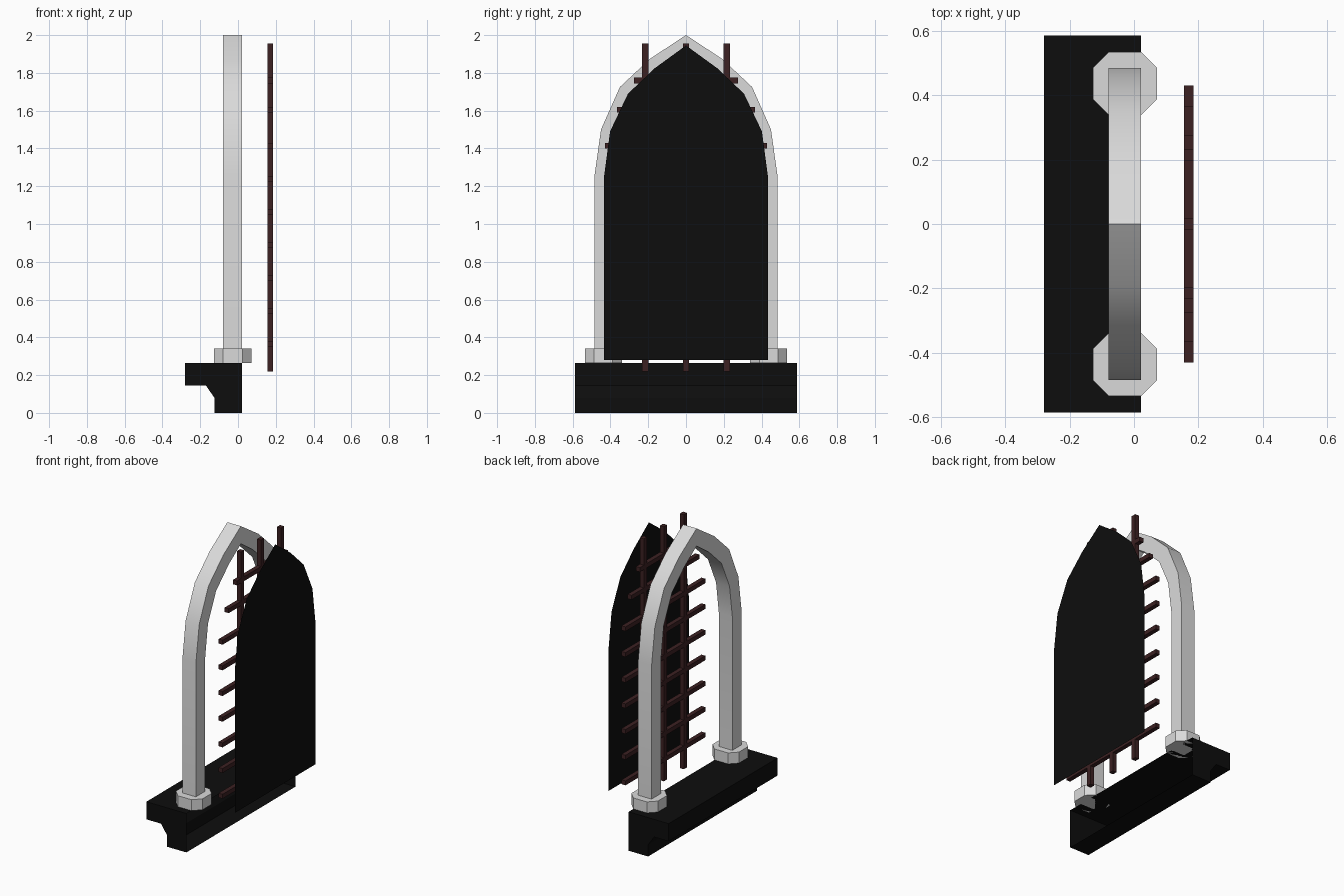
import bpy
import bmesh
import math
from mathutils import Matrix

cube = bpy.data.objects.get("Cube")
if cube:
    bpy.data.objects.remove(cube, do_unlink=True)


def material(name, color):
    mat = bpy.data.materials.new(name)
    mat.use_nodes = True
    mat.diffuse_color = (*color, 1)
    mat.node_tree.nodes["Principled BSDF"].inputs["Base Color"].default_value = (*color, 1)
    return mat


stone = material("pale stone", (0.7, 0.7, 0.7))
black = material("black", (0.004, 0.004, 0.004))
iron = material("dark brown iron", (0.045, 0.015, 0.016))


def finish(bm, name, mat, smooth=None):
    bmesh.ops.recalc_face_normals(bm, faces=bm.faces)
    mesh = bpy.data.meshes.new(name)
    bm.to_mesh(mesh)
    bm.free()
    mesh.materials.append(mat)
    obj = bpy.data.objects.new(name, mesh)
    bpy.context.collection.objects.link(obj)
    if smooth:
        bpy.ops.object.select_all(action="DESELECT")
        obj.select_set(True)
        bpy.context.view_layer.objects.active = obj
        bpy.ops.object.shade_smooth_by_angle(angle=math.radians(smooth))
    return obj


def mirrored(half):
    """Complete an arch outline given from its +y foot up to the apex."""
    return half + [(-y, z) for y, z in reversed(half[:-1])]


def add_box(bm, size, center):
    bmesh.ops.create_cube(bm, size=1, matrix=Matrix.Translation(center) @ Matrix.Diagonal((*size, 1)))


# Sill: moulded profile run along y, open on the side towards the pane
profile = [(0.022, 0), (-0.125, 0), (-0.125, 0.08), (-0.17, 0.145),
           (-0.28, 0.145), (-0.28, 0.265), (0.022, 0.265)]
bm = bmesh.new()
ends = [[bm.verts.new((x, y, z)) for x, z in profile] for y in (-0.587, 0.587)]
for end in ends:
    bm.faces.new(end)
for i in range(len(profile) - 1):
    bm.faces.new((ends[0][i], ends[0][i + 1], ends[1][i + 1], ends[1][i]))
finish(bm, "sill", black)

# Pointed arch frame: square section swept along the arch
outer = mirrored([(0.485, 0.265), (0.485, 1.25), (0.45, 1.5), (0.35, 1.725), (0.19, 1.875), (0, 2)])
inner = mirrored([(0.385, 0.265), (0.385, 1.25), (0.355, 1.47), (0.268, 1.66), (0.13, 1.79), (0, 1.88)])
bm = bmesh.new()
rings = []
for (yo, zo), (yi, zi) in zip(outer, inner):
    corners = ((-0.08, yo, zo), (0.022, yo, zo), (0.022, yi, zi), (-0.08, yi, zi))
    rings.append([bm.verts.new(c) for c in corners])
for a, b in zip(rings, rings[1:]):
    for i in range(4):
        j = (i + 1) % 4
        bm.faces.new((a[i], a[j], b[j], b[i]))
bm.faces.new(rings[0])
bm.faces.new(rings[-1])
finish(bm, "arch_frame", stone, 35)

# Octagonal column bases with chamfered corners
for side, y in (("right", -0.437), ("left", 0.437)):
    bm = bmesh.new()
    add_box(bm, (0.2, 0.196, 0.075), (-0.028, y, 0.3025))
    uprights = [e for e in bm.edges if abs(e.verts[0].co.z - e.verts[1].co.z) > 0.01]
    bmesh.ops.bevel(bm, geom=uprights, offset=0.049, offset_type="OFFSET", segments=1, affect="EDGES")
    finish(bm, "column_base_" + side, stone)

# Iron grille: three uprights and a ladder of crossbars
bm = bmesh.new()
for y in (-0.215, 0, 0.215):
    add_box(bm, (0.03, 0.034, 1.735), (0.17, y, 1.0875))
crossbars = [(0.365 + 0.175 * i, 0.43) for i in range(7)] + [(1.605, 0.365), (1.76, 0.275)]
for z, half in crossbars:
    add_box(bm, (0.03, 2 * half, 0.03), (0.17, 0, z))
finish(bm, "grille", iron)

# Dark pane: a single flat sheet
pane = mirrored([(0.434, 0.28), (0.434, 1.25), (0.402, 1.49), (0.307, 1.69), (0.165, 1.825), (0, 1.945)])
bm = bmesh.new()
bm.faces.new([bm.verts.new((0.28, y, z)) for y, z in pane])
finish(bm, "pane", black)
